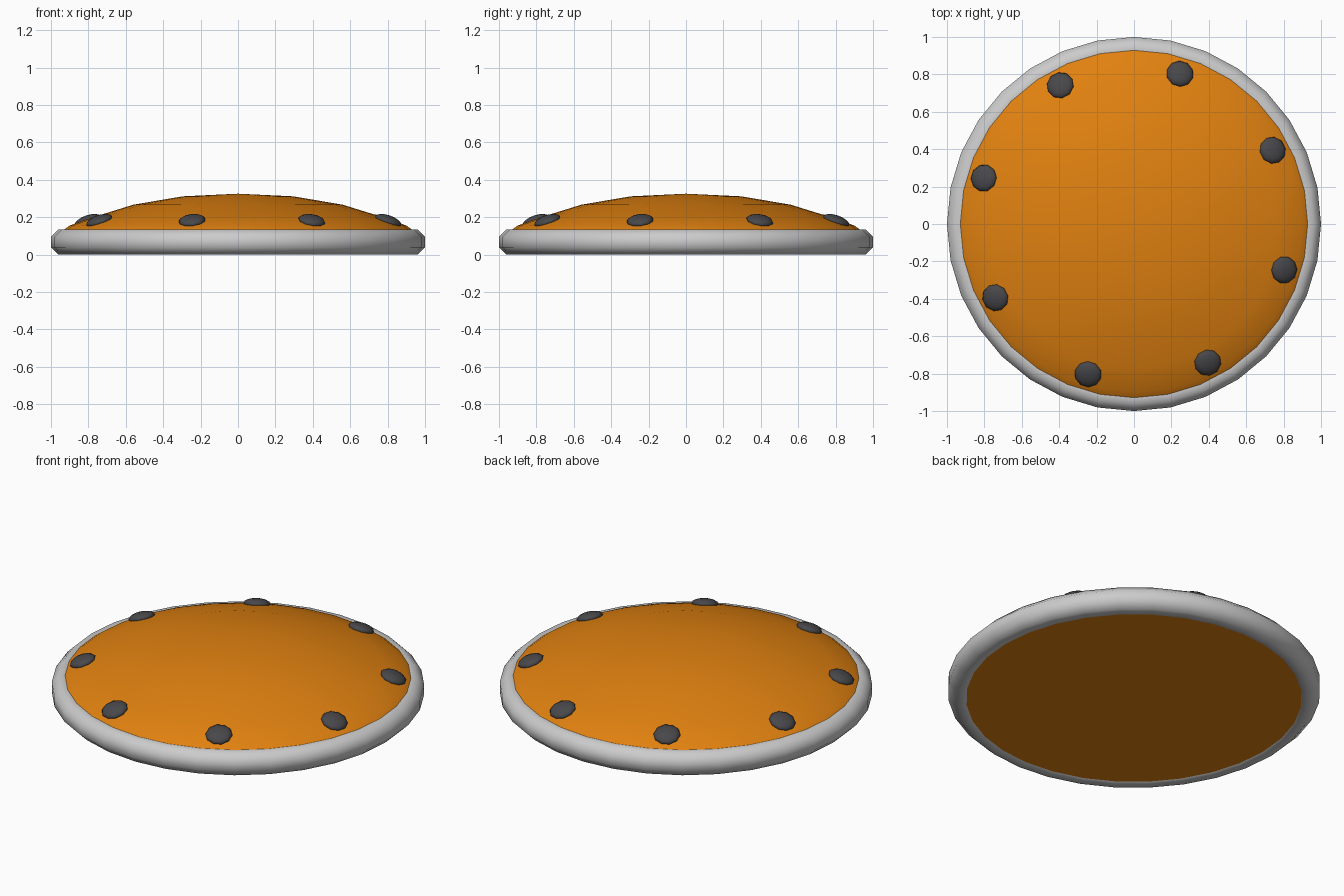
import bpy, math
from mathutils import Vector, Matrix

if "Cube" in bpy.data.objects:
    bpy.data.objects.remove(bpy.data.objects["Cube"])

SIDES = 32


def material(name, rgb):
    m = bpy.data.materials.new(name)
    m.diffuse_color = (*rgb, 1)
    m.use_nodes = True
    m.node_tree.nodes["Principled BSDF"].inputs["Base Color"].default_value = m.diffuse_color
    return m


def lathe(name, profile, closed=False, mat=None):
    """Revolve (radius, z) points about z; radius 0 makes a pole."""
    verts, rings, faces = [], [], []
    for r, z in profile:
        n = 1 if r == 0 else SIDES
        rings.append([len(verts) + (i if n > 1 else 0) for i in range(SIDES)] if n > 1 else [len(verts)] * SIDES)
        for i in range(n):
            a = 2 * math.pi * i / SIDES
            verts.append((r * math.cos(a), r * math.sin(a), z))
    pairs = list(zip(rings, rings[1:])) + ([(rings[-1], rings[0])] if closed else [])
    for lo, hi in pairs:
        for i in range(SIDES):
            j = (i + 1) % SIDES
            faces.append(list(dict.fromkeys((lo[i], lo[j], hi[j], hi[i]))))
    mesh = bpy.data.meshes.new(name)
    mesh.from_pydata(verts, [], faces)
    ob = bpy.data.objects.new(name, mesh)
    bpy.context.collection.objects.link(ob)
    if mat:
        mesh.materials.append(mat)
    return ob


def smooth(ob, angle):
    bpy.ops.object.select_all(action='DESELECT')
    ob.select_set(True)
    bpy.context.view_layer.objects.active = ob
    bpy.ops.object.shade_smooth_by_angle(angle=math.radians(angle))


orange = material("orange_paint", (0.75, 0.22, 0.005))
dark = material("dark_metal", (0.065, 0.065, 0.07))

# Shield body: flat back, domed face
body = lathe("shield_face", [(0, 0.003), (0.922, 0.003), (0.93, 0.134), (0.90, 0.156),
                             (0.77, 0.202), (0.56, 0.267), (0.295, 0.312), (0, 0.326)], mat=orange)
smooth(body, 40)

# Rim: octagonal-section ring
h = 0.0675
R = h / math.cos(math.pi / 8)
rim = lathe("rim", [(1 - h + R * math.cos((k + 0.5) * math.pi / 4),
                     h + R * math.sin((k + 0.5) * math.pi / 4)) for k in range(8)], closed=True)
smooth(rim, 50)

# Studs: flattened domes lying along the face
for k in range(8):
    a = math.radians(28 + 45 * k)
    bpy.ops.mesh.primitive_uv_sphere_add(segments=10, ring_count=8, radius=1)
    stud = bpy.context.object
    stud.name = f"stud_{k + 1}"
    stud.data.transform(Matrix.Diagonal((0.073, 0.073, 0.028, 1)))
    stud.location = Vector((0.84 * math.cos(a), 0.84 * math.sin(a), 0.182))
    stud.rotation_euler = (0, math.radians(20), a)
    stud.data.materials.append(dark)
    smooth(stud, 60)
